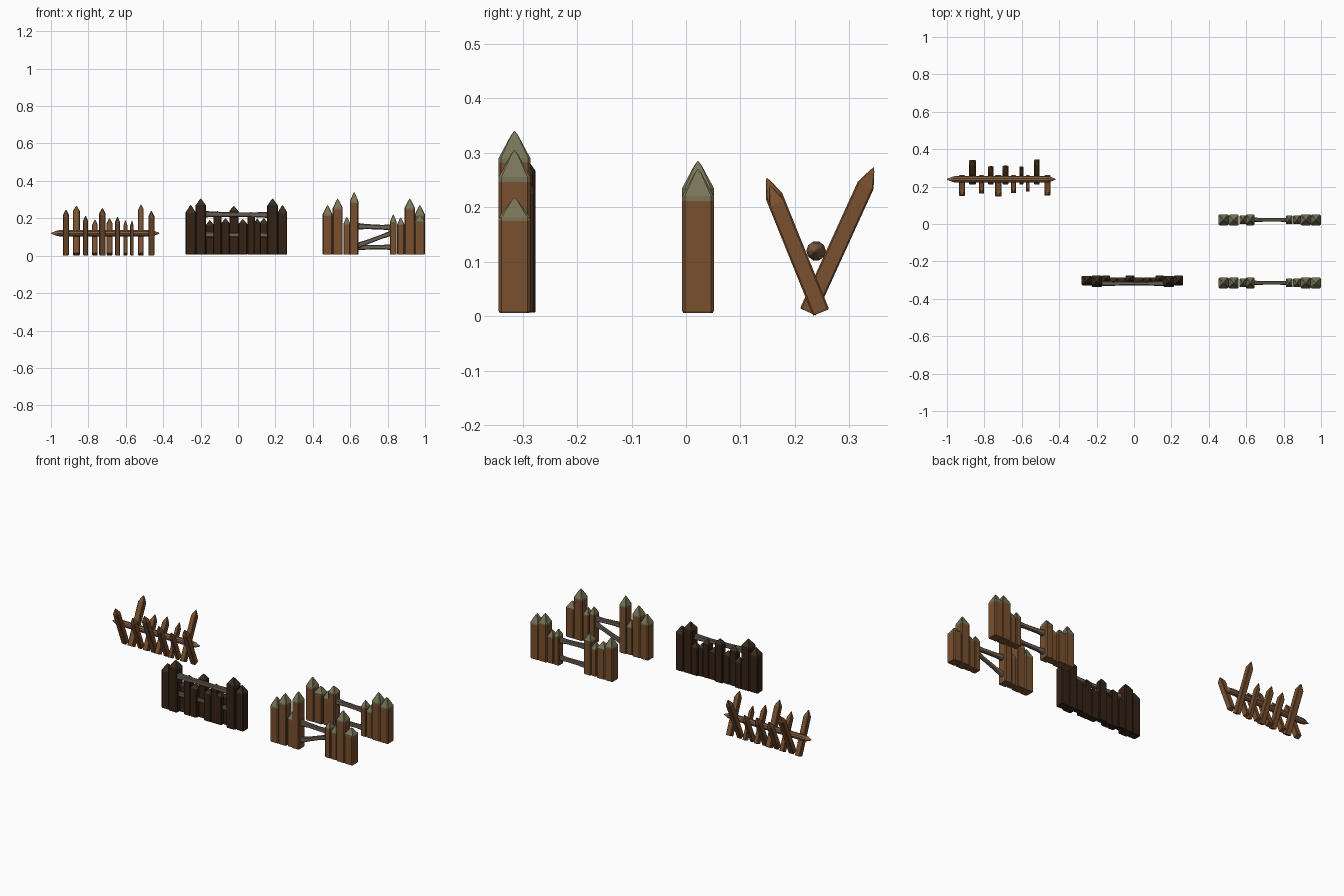
import bpy, bmesh
from math import radians, cos, sin, pi
from mathutils import Matrix, Vector

if "Cube" in bpy.data.objects:
    bpy.data.objects.remove(bpy.data.objects["Cube"])


def material(name, r, g, b):
    m = bpy.data.materials.new(name)
    m.diffuse_color = (r, g, b, 1)
    m.use_nodes = True
    m.node_tree.nodes["Principled BSDF"].inputs["Base Color"].default_value = m.diffuse_color
    return m


BROWN = material("brown_wood", 0.19, 0.08, 0.028)
MOSS = material("weathered_tip", 0.19, 0.175, 0.095)
DARK = material("dark_wood", 0.035, 0.016, 0.008)
DARK_TIP = material("dark_tip", 0.045, 0.027, 0.014)
GREY = material("grey_wood", 0.15, 0.12, 0.09)
LOG = material("log_wood", 0.22, 0.11, 0.05)


def loft(name, rings, mats, tip_from=None):
    """Join equal-length rings of points into one closed flat-shaded solid."""
    bm = bmesh.new()
    rows = [[bm.verts.new(p) for p in ring] for ring in rings]
    n = len(rows[0])
    for i in range(len(rows) - 1):
        for k in range(n):
            f = bm.faces.new((rows[i][k], rows[i][(k + 1) % n],
                              rows[i + 1][(k + 1) % n], rows[i + 1][k]))
            f.material_index = int(tip_from is not None and i >= tip_from)
    bm.faces.new(rows[0][::-1])
    f = bm.faces.new(rows[-1])
    f.material_index = int(tip_from is not None)
    bmesh.ops.recalc_face_normals(bm, faces=bm.faces[:])
    me = bpy.data.meshes.new(name)
    bm.to_mesh(me)
    bm.free()
    for m in mats:
        me.materials.append(m)
    ob = bpy.data.objects.new(name, me)
    bpy.context.collection.objects.link(ob)
    return ob


def chamfered(w, d, z):
    """Rectangle with cut corners at height z."""
    a, b = w / 2, d / 2
    c = min(a, b) * 0.18
    return [(a, -b + c, z), (a, b - c, z), (a - c, b, z), (-a + c, b, z),
            (-a, b - c, z), (-a, -b + c, z), (-a + c, -b, z), (a - c, -b, z)]


def post(name, loc, w, d, height, cap, mats, lean=0):
    """Square post with pyramid tip; cap is the length of the tip."""
    rings = [chamfered(w * .94, d * .94, 0), chamfered(w, d, 0.004),
             chamfered(w, d, height - cap), chamfered(w, d, height - cap * .85),
             chamfered(w * .24, d * .24, height - cap * .14),
             chamfered(w * .03, d * .03, height)]
    ob = loft(name, rings, mats, 2)
    ob.matrix_world = (Matrix.Translation(loc)
                       @ Matrix.Rotation(radians(lean), 4, 'X'))
    return ob


def rail(name, start, end, y, thick, depth):
    """Rail between two (x, z) points, narrower in its middle."""
    rings = []
    for t, s in ((0, 1), (.3, .75), (.7, .7), (1, .95)):
        x = start[0] + (end[0] - start[0]) * t
        z = start[1] + (end[1] - start[1]) * t
        h, d = thick * s / 2, depth * s / 2
        c = h * .35
        rings.append([(x, y - d, z - h + c), (x, y - d + c, z - h),
                      (x, y + d - c, z - h), (x, y + d, z - h + c),
                      (x, y + d, z + h - c), (x, y + d - c, z + h),
                      (x, y - d + c, z + h), (x, y - d, z + h - c)])
    return loft(name, rings, [GREY])


# Barricade: crossed stakes (x, width, top height) leaning forward and back
stakes = [(-.92, .032, .246), (-.864, .036, .267), (-.815, .026, .214),
          (-.765, .03, .193), (-.725, .034, .254), (-.687, .03, .2),
          (-.644, .025, .209), (-.602, .02, .19), (-.567, .019, .187),
          (-.519, .03, .273), (-.463, .032, .24)]
for i, (x, w, top) in enumerate(stakes):
    lean = -24.5 if i % 2 else 22
    y = .224 if i % 2 else .248
    z = .008 if i % 2 else .007
    post("barricade_stake", (x, y, z), w, .032,
         (top - z) / cos(radians(lean)), .042, [BROWN, BROWN], lean)

# Barricade: horizontal log with pointed ends
rings = []
for x, r in ((-1, .002), (-.968, .015), (-.95, .018), (-.47, .018),
             (-.452, .015), (-.42, .002)):
    rings.append([(x, .239 + r * cos(k * pi / 5), .12 + r * sin(k * pi / 5))
                  for k in range(10)])
loft("barricade_log", rings, [LOG])

# Dark palisade: end posts (x, y, width, depth, top)
for x, y, w, d, top in [(-.253, -.303, .054, .05, .27),
                        (-.199, -.306, .058, .06, .305),
                        (.185, -.307, .058, .06, .305),
                        (.238, -.302, .05, .052, .27)]:
    post("palisade_end_post", (x, y, .007), w, d, top - .007, .045,
         [DARK, DARK_TIP])

# Dark palisade: pickets, some in front of the lower rail and some behind
for x, w, top, back in [(-.15, .044, .19, 1), (-.11, .043, .24, 0),
                        (-.067, .043, .2, 0), (-.022, .048, .265, 1),
                        (.026, .048, .195, 0), (.07, .04, .235, 0),
                        (.103, .034, .2, 0), (.138, .044, .2, 1)]:
    post("palisade_picket", (x, -.293 if back else -.307, .007), w,
         .034 if back else .044, top - .007, .03, [DARK, DARK_TIP])
rail("palisade_top_rail", (-.18, .222), (.165, .218), -.318, .034, .03)
rail("palisade_lower_rail", (-.18, .112), (.165, .11), -.312, .03, .02)

# Gapped fences: posts as (x, width), with tip heights per fence
slots = [(.479, .053), (.533, .053), (.582, .036), (.621, .046),
         (.83, .034), (.87, .038), (.918, .056), (.972, .054)]
fences = [("front_fence", -.315, (.27, .305, .208, .34, .22, .205, .305, .217)),
          ("rear_fence", .022, (.26, .22, .205, .245, .215, .2, .285, .27))]
for label, y, tops in fences:
    for (x, w), top in zip(slots, tops):
        d = .058 if w > .045 else .046
        post(label + "_post", (x, y, .006), w, d, top - .006,
             .058 if top > .25 else .042, [BROWN, MOSS])
    rail(label + "_upper_rail", (.63, .158), (.83, .15), y, .036, .026)
rail("front_fence_diagonal_rail", (.63, .05), (.83, .125), -.315, .034, .026)
rail("rear_fence_lower_rail", (.63, .045), (.83, .046), .022, .034, .026)
